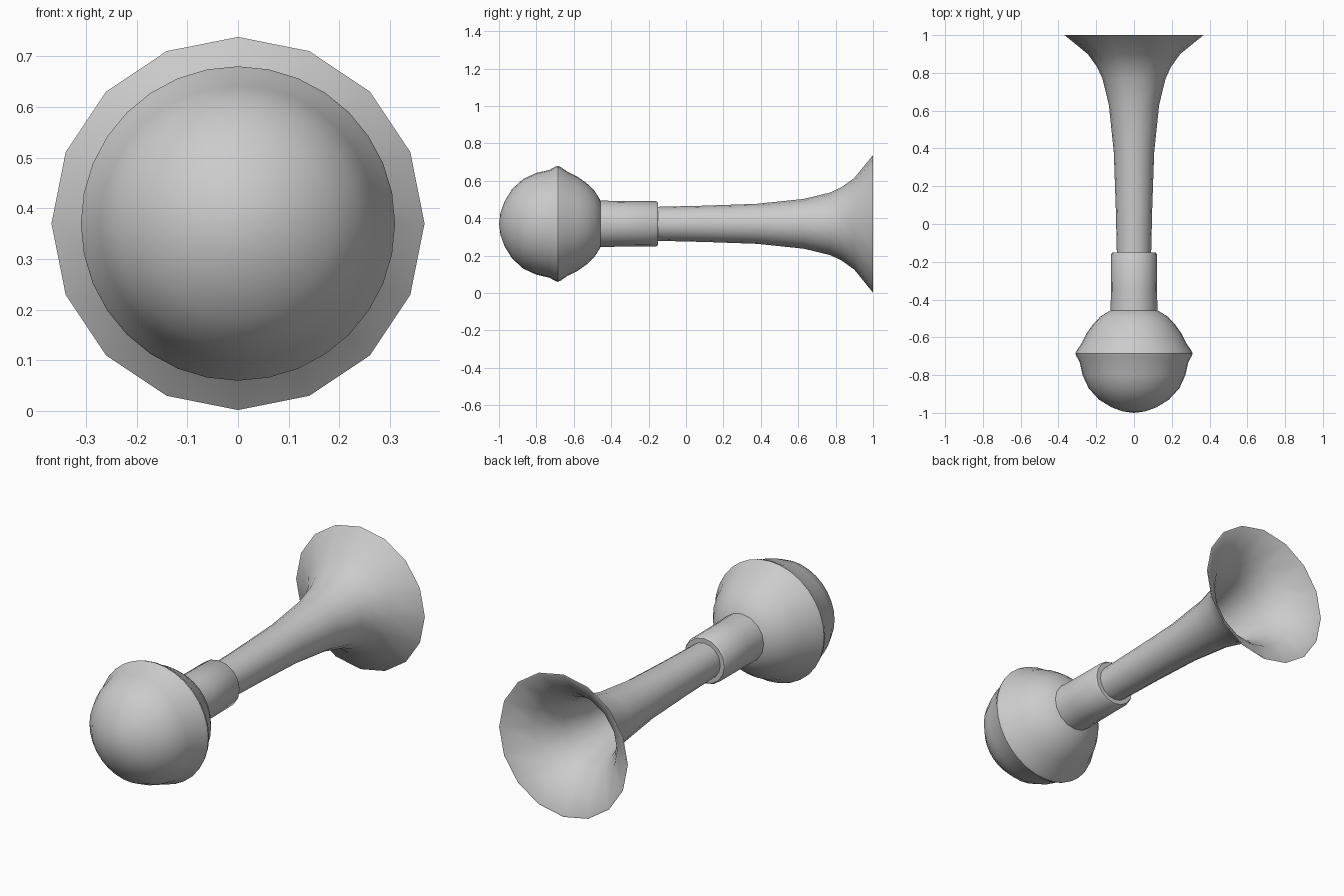
import bpy, bmesh, math

if "Cube" in bpy.data.objects:
    bpy.data.objects.remove(bpy.data.objects["Cube"])

AXIS_Z = 0.37


def lathe(name, profile, sides, angle=40):
    """Revolve (y, radius) points around the horn's long axis."""
    bm = bmesh.new()
    rings = []
    for y, r in profile:
        if r == 0:
            rings.append([bm.verts.new((0, y, AXIS_Z))])
        else:
            rings.append([bm.verts.new((r * math.sin(2 * math.pi * i / sides), y,
                                        AXIS_Z + r * math.cos(2 * math.pi * i / sides)))
                          for i in range(sides)])
    for a, b in zip(rings, rings[1:]):
        for i in range(sides):
            j = (i + 1) % sides
            quad = [a[i % len(a)], a[j % len(a)], b[j % len(b)], b[i % len(b)]]
            bm.faces.new(list(dict.fromkeys(quad)))
    bmesh.ops.recalc_face_normals(bm, faces=bm.faces)
    mesh = bpy.data.meshes.new(name)
    bm.to_mesh(mesh)
    bm.free()
    obj = bpy.data.objects.new(name, mesh)
    bpy.context.collection.objects.link(obj)
    bpy.ops.object.select_all(action='DESELECT')
    obj.select_set(True)
    bpy.context.view_layer.objects.active = obj
    bpy.ops.object.shade_smooth_by_angle(angle=math.radians(angle))
    return obj


# Flared trumpet: outer wall, thin rim, inner wall
outer = [(-0.20, 0.09), (-0.15, 0.091), (0.1, 0.097), (0.38, 0.107), (0.63, 0.133),
         (0.77, 0.167), (0.83, 0.195), (0.90, 0.245), (1.0, 0.368)]
inner = [(y, r - 0.008) for y, r in reversed(outer)]
lathe("horn_bell", outer + inner + [(-0.20, 0), (-0.20, 0.09)], 16)

# Sleeve joining the bulb to the trumpet, lightly bevelled at the open end
lathe("collar", [(-0.50, 0), (-0.50, 0.125), (-0.35, 0.122), (-0.16, 0.121),
                 (-0.15, 0.114), (-0.15, 0.085)], 16)

# Rubber squeeze bulb with a raised seam
lathe("squeeze_bulb", [(-1.0, 0), (-0.992, 0.06), (-0.97, 0.12), (-0.93, 0.185),
                       (-0.87, 0.24), (-0.80, 0.272), (-0.73, 0.288), (-0.70, 0.305),
                       (-0.685, 0.31), (-0.67, 0.304), (-0.635, 0.279), (-0.58, 0.252),
                       (-0.53, 0.216), (-0.49, 0.178), (-0.46, 0.13), (-0.45, 0.10),
                       (-0.45, 0)], 32)
